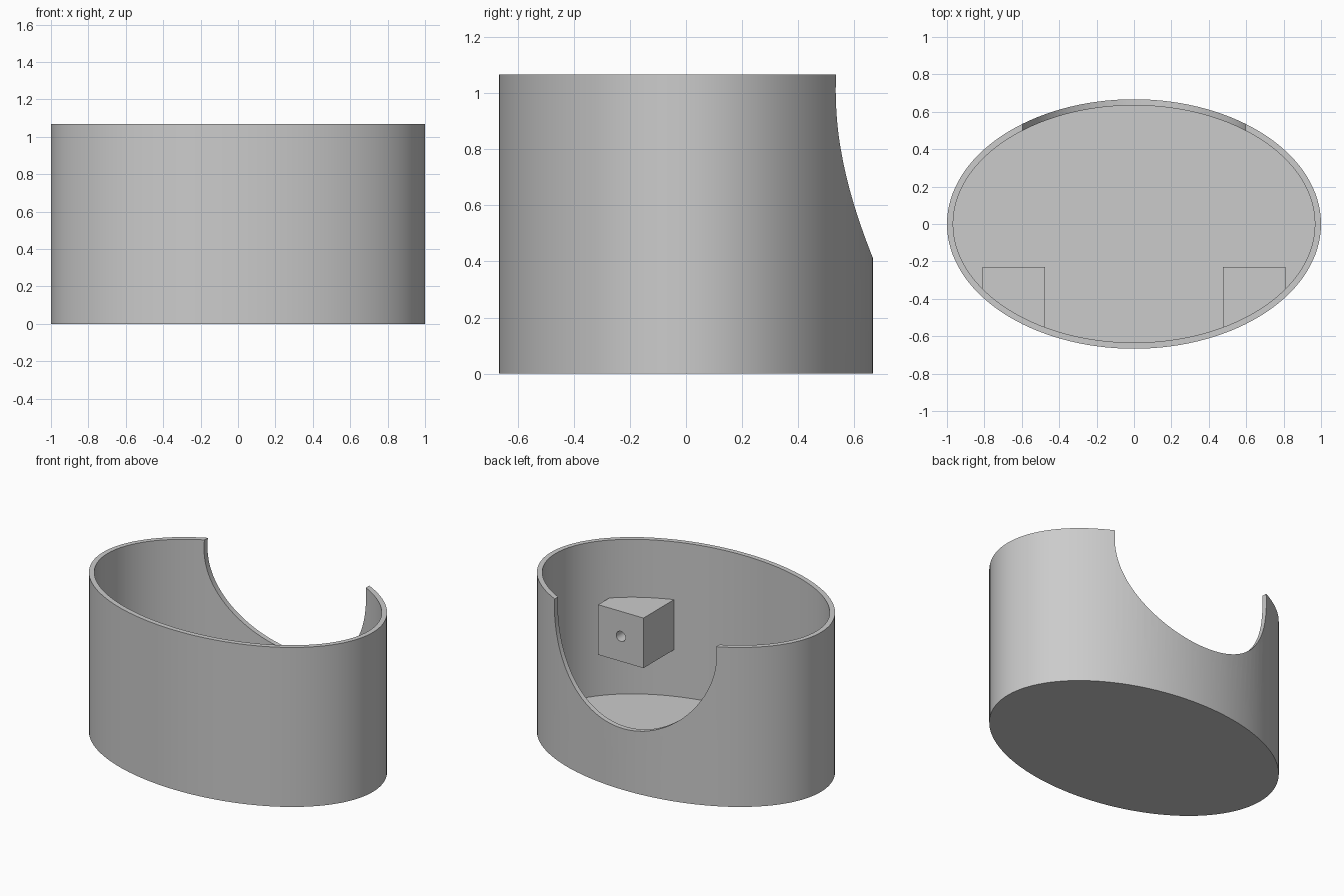
import bpy
import bmesh
from mathutils import Matrix

old = bpy.data.objects.get("Cube")
if old:
    bpy.data.objects.remove(old, do_unlink=True)

HEIGHT, WALL = 1.067, 0.033
LENGTH, DEPTH = 1.0, 0.667      # half axes of the oval

grey = bpy.data.materials.new("plain grey")
grey.use_nodes = True
grey.diffuse_color = (0.6, 0.6, 0.6, 1)
grey.node_tree.nodes["Principled BSDF"].inputs["Base Color"].default_value = (0.6, 0.6, 0.6, 1)


def add_object(name, bm):
    mesh = bpy.data.meshes.new(name)
    bm.to_mesh(mesh)
    bm.free()
    mesh.materials.append(grey)
    obj = bpy.data.objects.new(name, mesh)
    bpy.context.collection.objects.link(obj)
    return obj


def oval(name, inset, low, high):
    """Upright oval cylinder, inset from the outer wall."""
    bm = bmesh.new()
    bmesh.ops.create_cone(bm, cap_ends=True, segments=128, radius1=1, radius2=1, depth=1)
    bmesh.ops.scale(bm, vec=(LENGTH - inset, DEPTH - inset, high - low), verts=bm.verts)
    bmesh.ops.translate(bm, vec=(0, 0, (low + high) / 2), verts=bm.verts)
    return add_object(name, bm)


def rod(name, radius, x, z, y0, y1, segments):
    """Round cylinder lying along y."""
    bm = bmesh.new()
    bmesh.ops.create_cone(bm, cap_ends=True, segments=segments, radius1=radius,
                          radius2=radius, depth=y1 - y0,
                          matrix=Matrix.Translation((x, (y0 + y1) / 2, z))
                          @ Matrix.Rotation(1.5707963, 4, "X"))
    return add_object(name, bm)


def box(name, centre, size):
    bm = bmesh.new()
    bmesh.ops.create_cube(bm, size=size, matrix=Matrix.Translation(centre))
    return add_object(name, bm)


def combine(target, tool, operation):
    """Apply a boolean and remove the tool object."""
    bpy.context.view_layer.objects.active = target
    mod = target.modifiers.new("cut", "BOOLEAN")
    mod.operation = operation
    mod.solver = "EXACT"
    mod.object = tool
    bpy.ops.object.modifier_apply(modifier=mod.name)
    bpy.data.objects.remove(tool, do_unlink=True)


# Oval tub with a thin wall and floor
tub = oval("oval_tub", 0, 0, HEIGHT)
combine(tub, oval("cavity", WALL, WALL, HEIGHT + 0.2), "DIFFERENCE")

# Round opening in the back wall
combine(tub, rod("back_opening", 0.6, 0, 1.01, 0.1, 1.0, 128), "DIFFERENCE")

# Mounting blocks on the inside of the front wall, each with a screw hole
for side in (-1, 1):
    block = box("mounting_block", (side * 0.643, -0.397, 0.512), 0.335)
    combine(block, oval("block_trim", WALL / 2, 0.1, 0.9), "INTERSECT")
    combine(block, rod("screw_hole", 0.034, side * 0.643, 0.512, -0.43, -0.1, 32), "DIFFERENCE")
    combine(tub, block, "UNION")

# Smooth curved walls, sharp rims
bpy.ops.object.select_all(action="DESELECT")
tub.select_set(True)
bpy.context.view_layer.objects.active = tub
bpy.ops.object.shade_smooth_by_angle(angle=0.5)
